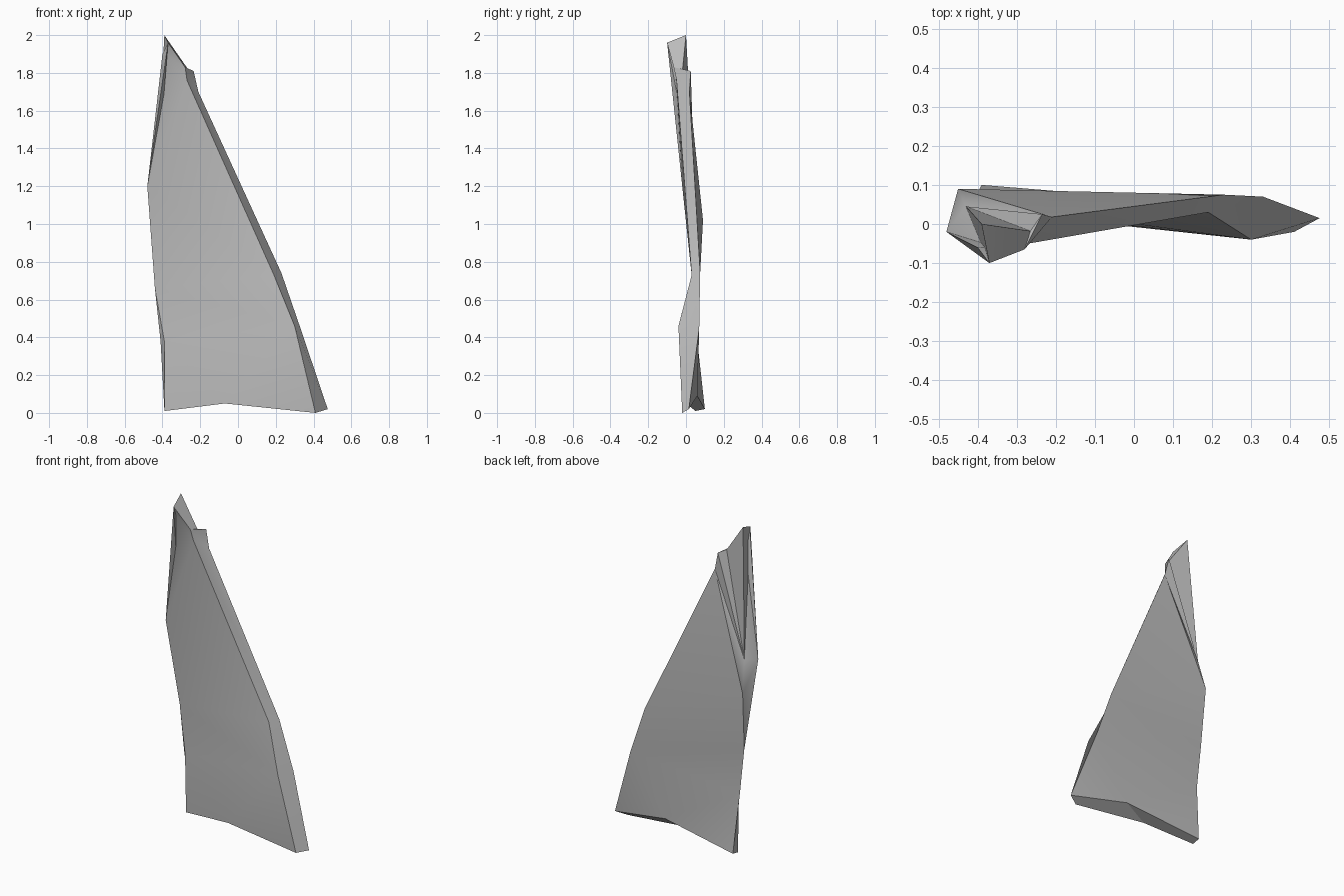
import bpy, bmesh, math
from mathutils import Vector

cube = bpy.data.objects.get("Cube")
if cube:
    bpy.data.objects.remove(cube, do_unlink=True)

# One stone grey
stone = bpy.data.materials.new("stone_grey")
stone.use_nodes = True
grey = (0.5, 0.5, 0.5, 1)
stone.diffuse_color = grey
stone.node_tree.nodes["Principled BSDF"].inputs["Base Color"].default_value = grey

bm = bmesh.new()


def chain(*points):
    return [bm.verts.new(Vector(p)) for p in points]


def skin(*faces):
    for corners in faces:
        bm.faces.new(corners)


# Edges of the broad front face, from the top down
front_top, front_bulge, waist, front_hip, front_foot = front_left = chain(
    (-.4, -.06, 1.9), (-.48, -.02, 1.2), (-.44, .06, .66), (-.39, .04, .38), (-.39, .05, .01))
front_right = chain(
    (-.28, -.065, 1.83), (-.27, -.05, 1.76), (.19, .03, .73), (.3, -.04, .46), (.41, -.02, 0))
front_notch, front_shoulder, front_knee, front_ankle, front_toe = front_right

# Edges of the broad back face, from the top down
back_bulge, back_waist, back_hip, back_foot = chain(
    (-.43, .045, 1.21), (-.45, .09, 1.02), (-.41, .06, .38), (-.39, .1, .02))
back_right = chain(
    (-.235, .025, 1.81), (-.21, .018, 1.7), (.23, .075, .74), (.33, .07, .45), (.475, .015, .02))
back_notch, back_shoulder, back_knee, back_ankle, back_toe = back_right

# Chipped tip and arched base
peak, beak, saddle = chain((-.39, 0, 2), (-.37, -.1, 1.96), (-.265, -.018, 1.82))
front_arch, back_arch = chain((-.07, 0, .05), (.1, .06, .09))

# Broad front face
skin((front_top, front_bulge, front_shoulder, front_notch),
     (front_bulge, front_knee, front_shoulder),
     (front_bulge, waist, front_knee),
     (waist, front_ankle, front_knee),
     (waist, front_hip, front_ankle),
     (front_hip, front_foot, front_arch),
     (front_hip, front_arch, front_ankle),
     (front_arch, front_toe, front_ankle))

# Broad back face with the fan below the tip
skin((peak, saddle, back_bulge),
     (saddle, back_notch, back_bulge),
     (back_notch, back_shoulder, back_bulge),
     (back_bulge, back_shoulder, back_waist),
     (back_shoulder, back_knee, back_waist),
     (back_waist, back_knee, waist),
     (back_knee, back_ankle, waist),
     (waist, back_ankle, back_hip),
     (back_hip, back_arch, back_foot),
     (back_hip, back_ankle, back_arch),
     (back_ankle, back_toe, back_arch))

# Long sloping rim
for i in range(len(front_right) - 1):
    skin((front_right[i], front_right[i + 1], back_right[i + 1], back_right[i]))

# Tip
skin((peak, beak, saddle),
     (beak, front_top, front_notch),
     (beak, front_notch, saddle),
     (saddle, front_notch, back_notch))

# Narrow left side
skin((peak, back_bulge, beak),
     (beak, back_bulge, front_bulge),
     (beak, front_bulge, front_top),
     (front_bulge, back_bulge, back_waist),
     (front_bulge, back_waist, waist),
     (waist, back_hip, front_hip),
     (front_hip, back_hip, back_foot, front_foot))

# Underside
skin((front_foot, back_foot, back_arch, front_arch),
     (front_arch, back_arch, back_toe, front_toe))

bmesh.ops.recalc_face_normals(bm, faces=bm.faces)
mesh = bpy.data.meshes.new("stone_shard")
bm.to_mesh(mesh)
bm.free()
mesh.materials.append(stone)
shard = bpy.data.objects.new("stone_shard", mesh)
bpy.context.collection.objects.link(shard)

# Soft broad faces, crisp rims
bpy.context.view_layer.objects.active = shard
shard.select_set(True)
bpy.ops.object.shade_smooth_by_angle(angle=math.radians(30))
